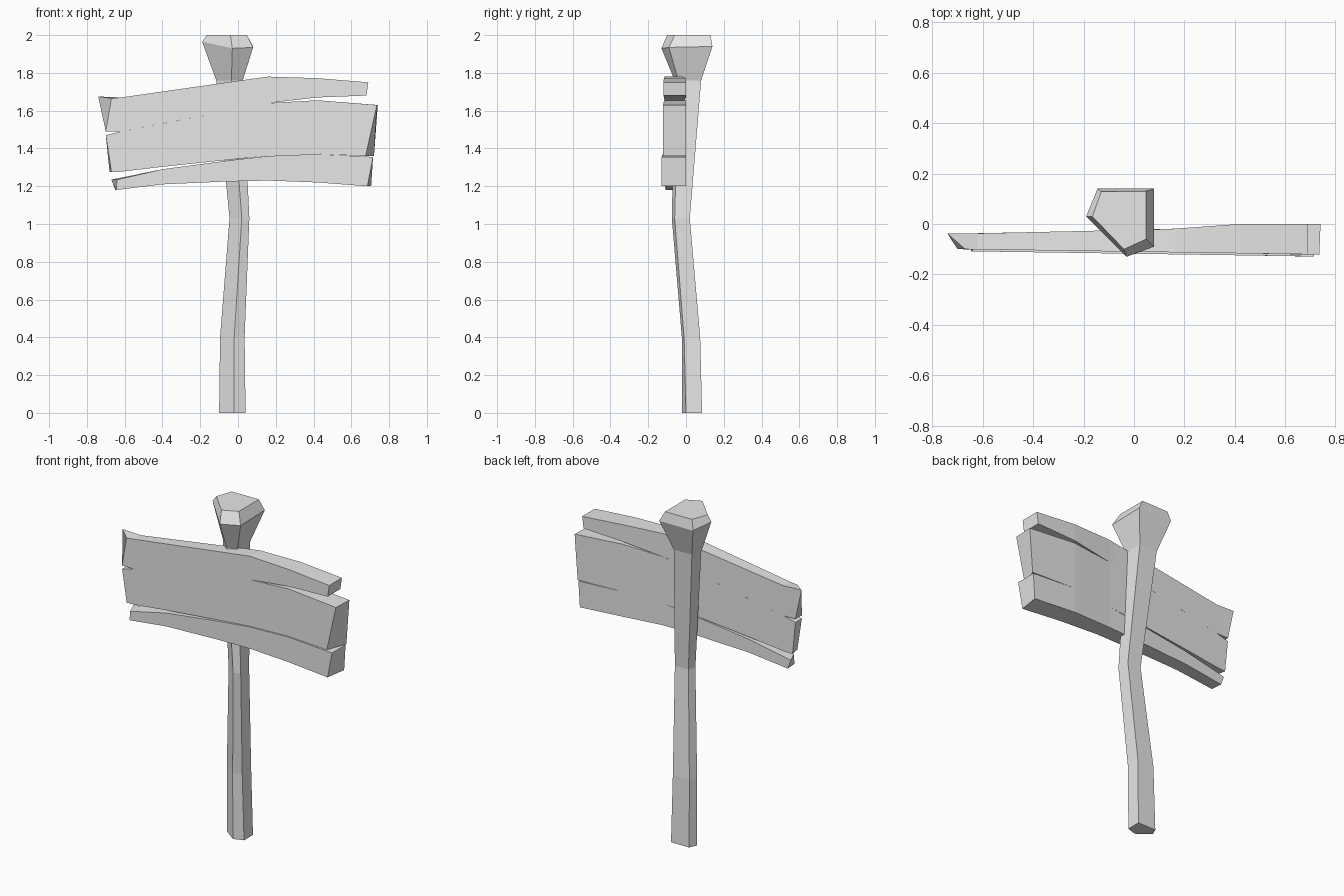
import bpy
import bmesh

cube = bpy.data.objects.get("Cube")
if cube:
    bpy.data.objects.remove(cube, do_unlink=True)

wood = bpy.data.materials.new("grey_wood")
wood.use_nodes = True
GREY = (0.8, 0.8, 0.8, 1)
wood.diffuse_color = GREY
wood.node_tree.nodes["Principled BSDF"].inputs["Base Color"].default_value = GREY


def loft(name, rings):
    """Skin a list of equal-length rings and cap both ends."""
    bm = bmesh.new()
    loops = [[bm.verts.new(p) for p in ring] for ring in rings]
    n = len(loops[0])
    for a, b in zip(loops, loops[1:]):
        for i in range(n):
            j = (i + 1) % n
            bm.faces.new((a[i], a[j], b[j], b[i]))
    bm.faces.new(loops[0][::-1])
    bm.faces.new(loops[-1])
    bmesh.ops.recalc_face_normals(bm, faces=bm.faces)
    mesh = bpy.data.meshes.new(name)
    bm.to_mesh(mesh)
    bm.free()
    mesh.materials.append(wood)
    obj = bpy.data.objects.new(name, mesh)
    bpy.context.collection.objects.link(obj)
    return obj


def level(z, *points):
    return [(x, y, z) for x, y in points]


# Crooked five-sided post, flaring into a chipped head
loft("post", [
    level(0, (-.10, .04), (-.08, .085), (.04, .085), (.04, 0), (-.02, -.02)),
    level(.4, (-.095, .03), (-.075, .075), (.035, .075), (.035, -.01), (-.02, -.022)),
    level(1.03, (-.045, -.025), (-.03, .02), (.06, .02), (.06, -.06), (.02, -.075)),
    level(1.76, (-.115, .02), (-.095, .08), (.025, .08), (.025, -.04), (-.035, -.06)),
    [(-.19, .03, 1.965), (-.145, .14, 1.94), (.08, .14, 1.94),
     (.08, -.09, 1.935), (-.03, -.13, 1.93)],
    level(2, (-.165, .03), (-.13, .128), (.048, .13), (.048, -.06), (-.04, -.10)),
])


def back_y(x):
    if x < .14:
        return -.04 + .02 * (x + .74) / .88
    return min(0, -.02 + .02 * (x - .14) / .28)


def plank(name, stations, left, right, bulge=0):
    """Stations are (x, top z, bottom z); left/right shift the back end corners in x."""
    rings = []
    for i, (x, top, bottom) in enumerate(stations):
        shift = left if i == 0 else right if i == len(stations) - 1 else (0, 0)
        front = -.11 - .015 * x - bulge
        rings.append([(x, front, top), (x + shift[0], back_y(x), top + .01 * (shift[0] < -.05)),
                      (x + shift[1], back_y(x), bottom), (x, front, bottom)])
    # Slant the end cuts by moving the bottom corners
    for ring, lean in ((rings[0], left[2]), (rings[-1], right[2])):
        for k in (2, 3):
            x, y, z = ring[k]
            ring[k] = (x + lean, y, z)
    return loft(name, rings)


# Sign board: three split planks
plank("top_plank", [
    (-.67, 1.665, 1.49), (-.62, 1.67, 1.49), (.12, 1.775, 1.632), (.16, 1.78, 1.64),
    (.42, 1.772, 1.67), (.69, 1.75, 1.68)],
    left=(-.07, 0, -.03), right=(0, 0, -.01))
plank("middle_plank", [
    (-.70, 1.47, 1.275), (-.62, 1.49, 1.277), (-.4, 1.532, 1.303), (0, 1.609, 1.345),
    (.16, 1.64, 1.36), (.42, 1.655, 1.37), (.735, 1.63, 1.36)],
    left=(0, -.01, .03), right=(.005, .045, -.06))
plank("bottom_plank", [
    (-.64, 1.235, 1.18), (-.4, 1.29, 1.21), (-.06, 1.335, 1.225), (.16, 1.36, 1.23),
    (.42, 1.37, 1.22), (.715, 1.355, 1.2)],
    left=(-.03, -.005, -.005), right=(0, .02, -.03), bulge=.008)
